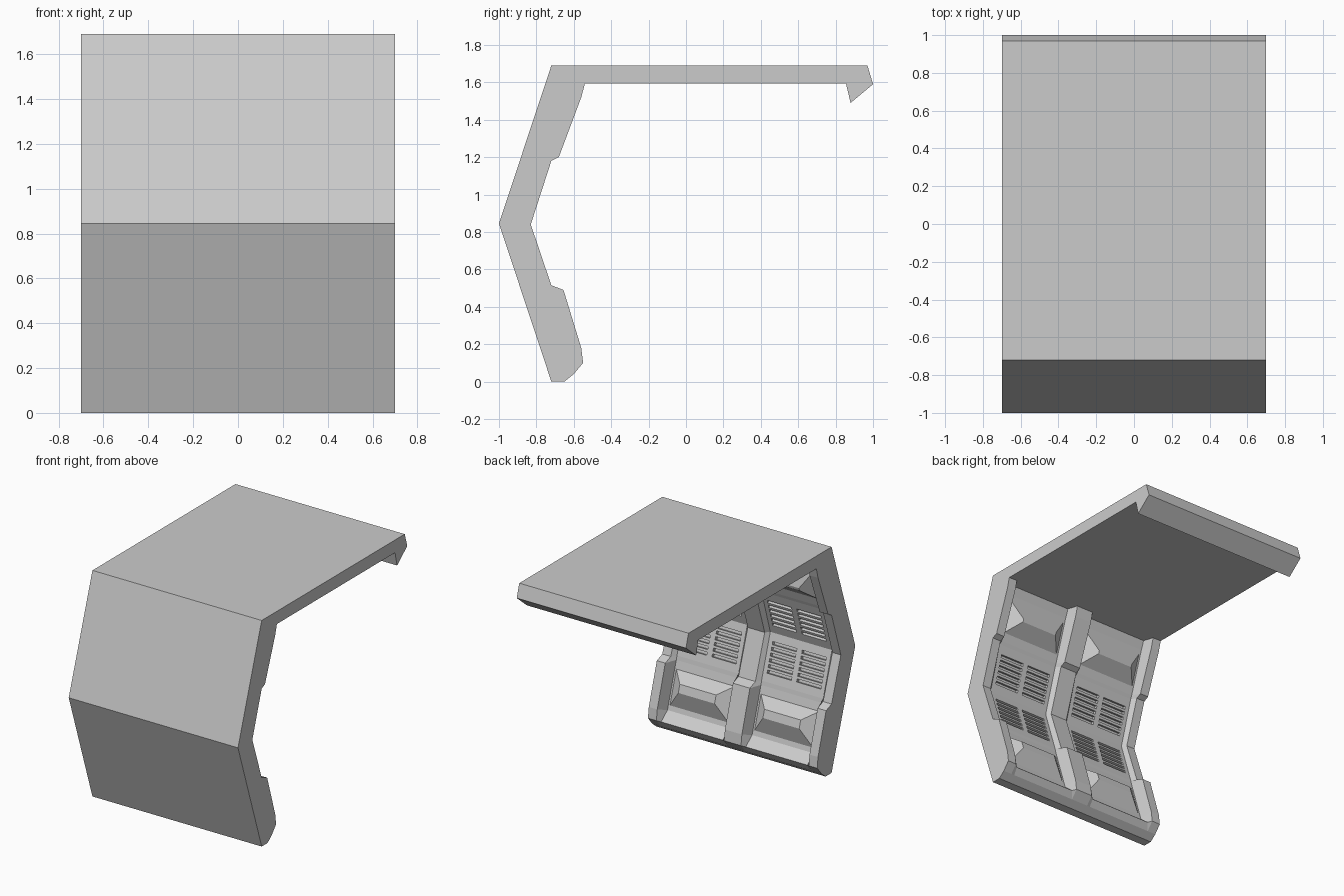
import bpy
from mathutils import Vector

if "Cube" in bpy.data.objects:
    bpy.data.objects.remove(bpy.data.objects["Cube"])

# Inner profiles (y, z) from floor to ceiling: rib face and recessed bay face
RIB = [(-.65, 0), (-.6, .04), (-.55, .1), (-.56, .18), (-.655, .49), (-.72, .515),
       (-.83, .84), (-.72, 1.18), (-.68, 1.2), (-.56, 1.52), (-.54, 1.595)]
BAY = [(-.65, 0), (-.6, .04), (-.57, .09), (-.645, .15), (-.75, .485), (-.757, .515),
       (-.86, .84), (-.757, 1.18), (-.747, 1.205), (-.64, 1.53), (-.615, 1.595)]
OUTER = [(.855, 1.595), (.88, 1.49), (1, 1.59), (.97, 1.69), (-.72, 1.69), (-1, .845), (-.72, 0)]
W = .7


def make(name, verts, faces):
    me = bpy.data.meshes.new(name)
    me.from_pydata([tuple(v) for v in verts], [], faces)
    import bmesh
    bm = bmesh.new()
    bm.from_mesh(me)
    bmesh.ops.recalc_face_normals(bm, faces=bm.faces)
    bm.to_mesh(me)
    bm.free()
    ob = bpy.data.objects.new(name, me)
    bpy.context.collection.objects.link(ob)
    return ob


def loft(name, rings, closed=True):
    """Skin equal-length rings and cap both ends."""
    n = len(rings[0])
    verts = [v for r in rings for v in r]
    faces = [(k * n + i, k * n + (i + 1) % n, (k + 1) * n + (i + 1) % n, (k + 1) * n + i)
             for k in range(len(rings) - 1) for i in range(n)]
    faces += [tuple(range(n)), tuple(range(len(verts) - n, len(verts)))]
    return make(name, verts, faces)


def frame(i):
    """Start, tangent, inward normal and length of bay profile segment i."""
    a, b = (Vector((0, *p)) for p in BAY[i:i + 2])
    t = (b - a).normalized()
    return a, t, Vector((0, t.z, -t.y)), (b - a).length


def frustum_rings(x, a, t, n, base, top, lo, hi):
    """Two rectangles (half width, start, end along t) at heights lo and hi."""
    X = Vector((1, 0, 0))
    return [[a + X * (x + sx * w) + t * s + n * h
             for sx, s in ((-1, s0), (1, s0), (1, s1), (-1, s1))]
            for (w, s0, s1), h in ((base, lo), (top, hi))]


# Wall and roof shell
profile = BAY + OUTER
shell = loft("wall_and_roof_shell", [[(x, y, z) for y, z in profile] for x in (-W, W)])

# Ribs with chamfered sides
for name, x0, x1, c0, c1 in (("left_rib", -W, -.63, 0, .025), ("centre_rib", -.07, .07, .025, .025),
                             ("right_rib", .63, W, .025, 0)):
    rings = [[(x0 - c0, *b), (x0, *r), (x1, *r), (x1 + c1, *b)]
             for r, b in zip(RIB[1:], BAY[1:])]
    loft(name, rings)

# Raised padded blocks in the lower and upper bays
for x in (-.35, .35):
    for seg, name in ((3, "lower_block"), (8, "upper_block")):
        a, t, n, L = frame(seg)
        near, far = (.02, .05) if seg == 3 else (.05, .02)
        inn, out = (.13, .09) if seg == 3 else (.12, .13)
        loft(name, frustum_rings(x, a, t, n, (.255, near, L - far),
                                 (.15, near + inn, L - far - out), -.01, .07))

# Vent slots: two columns of six in each middle panel
verts, faces = [], []
for x in (-.35, .35):
    for seg in (5, 6):
        a, t, n, L = frame(seg)
        for col in (-.122, .122):
            for k in range(6):
                s = L * .5 + (k - 2.5) * .04
                r = frustum_rings(x + col, a, t, n, (.1, s - .011, s + .011),
                                  (.1, s - .011, s + .011), -.025, .03)
                o = len(verts)
                verts += r[0] + r[1]
                faces += [tuple(o + i for i in f) for f in
                          ((0, 1, 2, 3), (4, 5, 6, 7), (0, 1, 5, 4), (1, 2, 6, 5), (2, 3, 7, 6), (3, 0, 4, 7))]
cutter = make("vent_slot_cutter", verts, faces)
cutter.hide_render = True
cutter.display_type = 'WIRE'
mod = shell.modifiers.new("vent_slots", 'BOOLEAN')
mod.operation = 'DIFFERENCE'
mod.solver = 'EXACT'
mod.object = cutter
